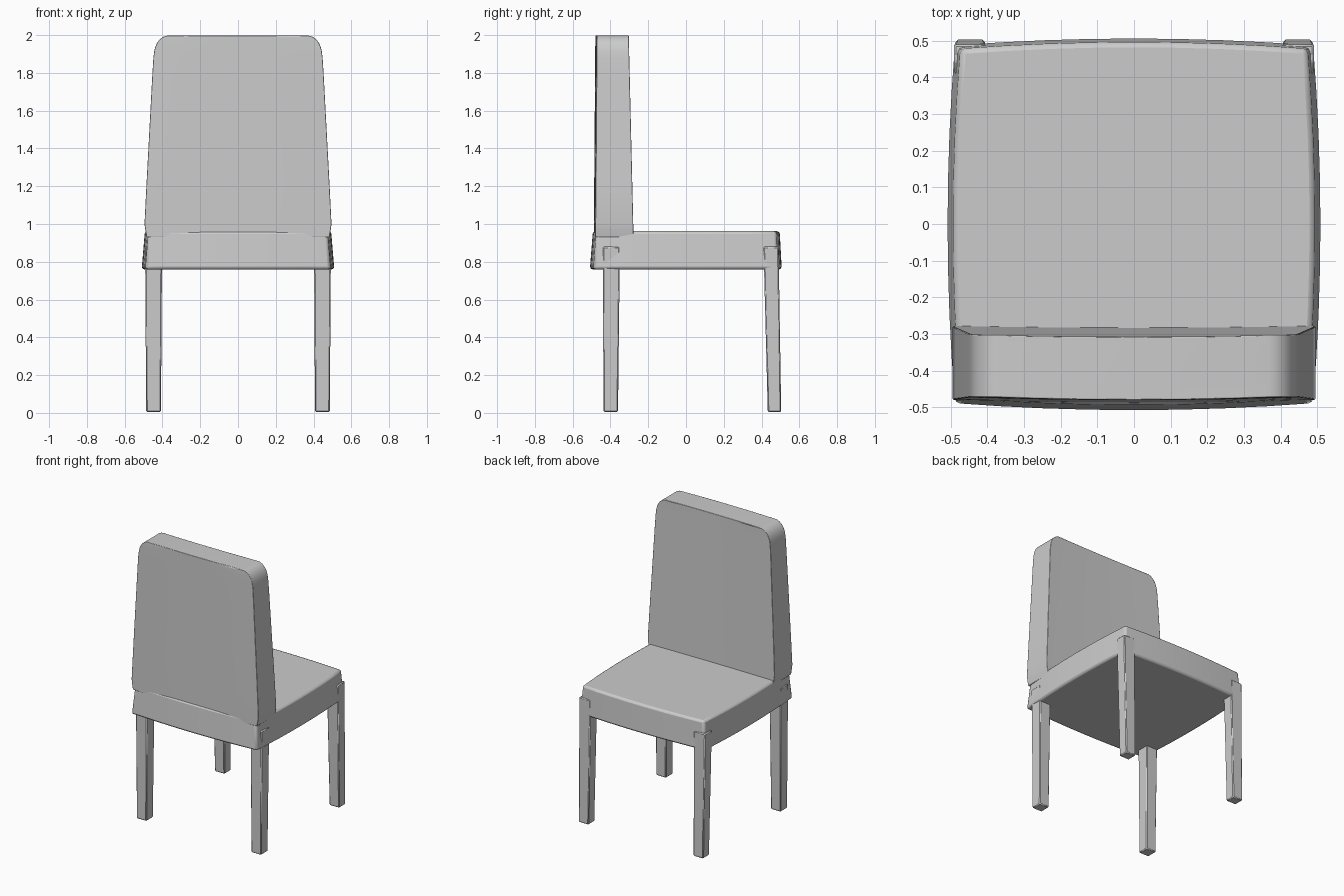
import bpy, bmesh
from math import sin, cos, radians

if "Cube" in bpy.data.objects:
    bpy.data.objects.remove(bpy.data.objects["Cube"])


def ring(hx, y0, y1, z, bx=0.0, by0=0.0, by1=0.0, n=8):
    """Four-sided outline at height z whose sides bow outwards by bx, by0, by1."""
    pts = []
    for side in range(4):
        for i in range(n):
            t = i / n
            b = 1 - (2 * t - 1) ** 2
            if side == 0:
                p = (-hx + 2 * hx * t, y0 - by0 * b)
            elif side == 1:
                p = (hx + bx * b, y0 + (y1 - y0) * t)
            elif side == 2:
                p = (hx - 2 * hx * t, y1 + by1 * b)
            else:
                p = (-hx - bx * b, y1 + (y0 - y1) * t)
            pts.append((p[0], p[1], z))
    return pts


def loft(name, rings, bevel, segments=2, crown=0.0):
    bm = bmesh.new()
    loops = [[bm.verts.new(p) for p in r] for r in rings]
    for a, b in zip(loops, loops[1:]):
        for i in range(len(a)):
            j = (i + 1) % len(a)
            bm.faces.new((a[i], a[j], b[j], b[i]))
    bm.faces.new(loops[0][::-1])
    top = bm.faces.new(loops[-1])
    if crown:
        bmesh.ops.poke(bm, faces=[top], offset=crown)
    bmesh.ops.recalc_face_normals(bm, faces=bm.faces)
    mesh = bpy.data.meshes.new(name)
    bm.to_mesh(mesh)
    bm.free()
    ob = bpy.data.objects.new(name, mesh)
    bpy.context.collection.objects.link(ob)
    mod = ob.modifiers.new("edge_rounding", 'BEVEL')
    mod.width, mod.segments = bevel, segments
    mod.limit_method, mod.angle_limit = 'ANGLE', radians(40)
    bpy.context.view_layer.objects.active = ob
    ob.select_set(True)
    bpy.ops.object.shade_smooth_by_angle(angle=radians(35))
    ob.select_set(False)
    return ob


# Cushioned seat: bowed sides that taper slightly upwards
loft("seat", [
    ring(0.490, -0.490, 0.488, 0.76, 0.020, 0.019, 0.019),
    ring(0.473, -0.475, 0.478, 0.962, 0.020, 0.018, 0.018),
], 0.014, crown=0.006)

# Backrest: tapers in width and depth, with rounded upper corners
levels = [(0.93, 0.484), (0.965, 0.490), (1.0, 0.495), (1.2, 0.485),
          (1.5, 0.469), (1.8, 0.453), (1.88, 0.448)]
for a in range(12, 91, 13):
    levels.append((1.895 + 0.103 * sin(radians(a)), 0.367 + 0.078 * cos(radians(a))))
rings = []
for z, w in levels:
    t = (z - 0.95) / 1.05
    rings.append(ring(w, -0.480 + 0.008 * t, -0.278 - 0.025 * t, z, 0.0, 0.008, -0.005))
loft("backrest", rings, 0.010)

# Square tapered legs, mirrored left and right: (name, y range at foot, y range at top)
for name, foot, top in (("front_leg", (-0.437, -0.360), (-0.440, -0.350)),
                        ("rear_leg", (0.433, 0.504), (0.410, 0.490))):
    for side, s in (("left", -1), ("right", 1)):
        leg = loft(f"{name}_{side}", [
            ring(0.039, *foot, 0.005, n=1),
            ring(0.045, *top, 0.88, n=1),
        ], 0.006, 1)
        leg.location.x = s * 0.447
